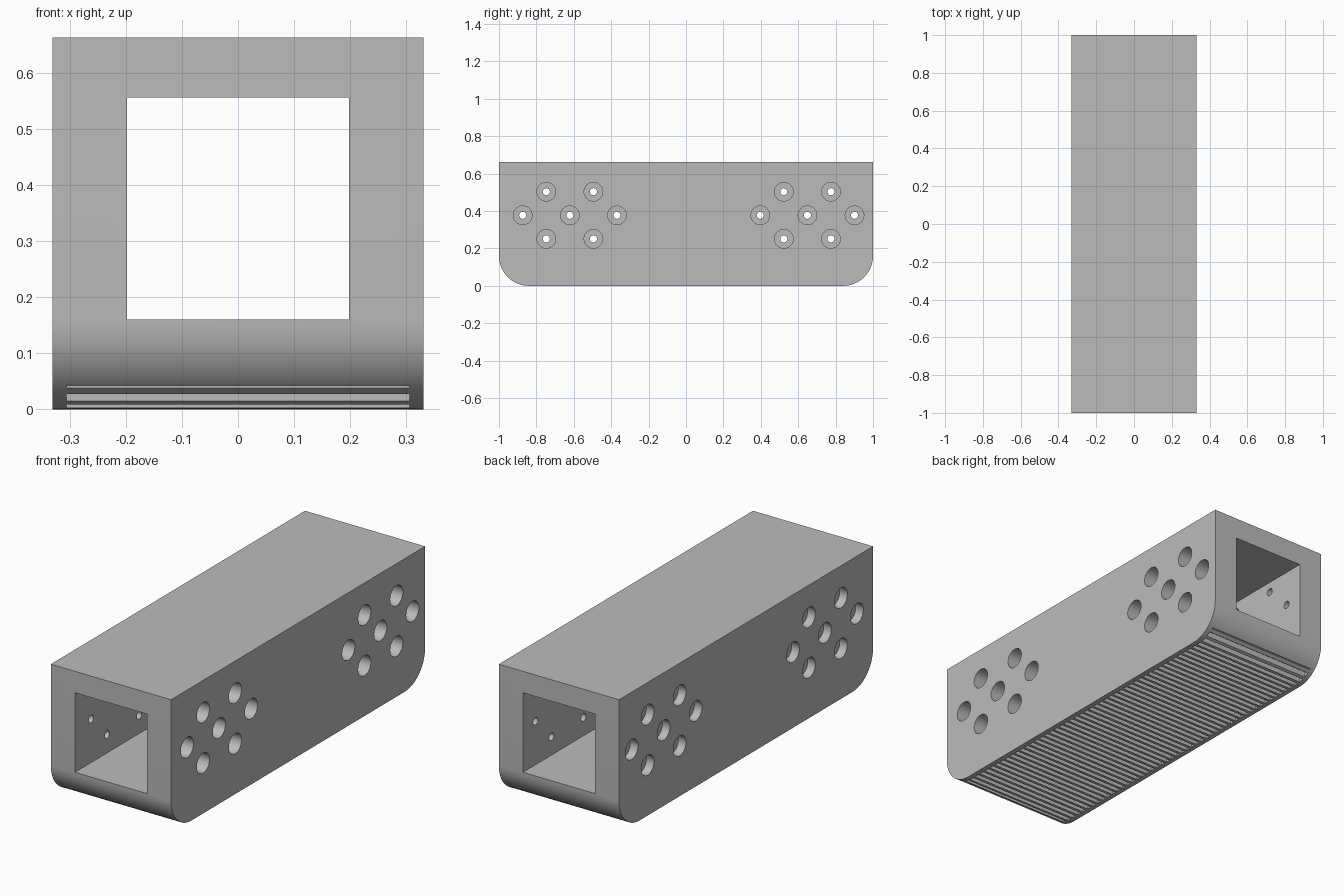
import bpy, bmesh, math
from mathutils import Matrix, Vector

cube = bpy.data.objects.get("Cube")
if cube:
    bpy.data.objects.remove(cube, do_unlink=True)

HALF_W, HEIGHT, CORNER = 0.331, 0.663, 0.16

grey = bpy.data.materials.new("plain grey")
grey.use_nodes = True
colour = (0.5, 0.5, 0.5, 1)
grey.diffuse_color = colour
grey.node_tree.nodes["Principled BSDF"].inputs["Base Color"].default_value = colour


def make_object(name, bm):
    bmesh.ops.recalc_face_normals(bm, faces=bm.faces)
    mesh = bpy.data.meshes.new(name)
    bm.to_mesh(mesh)
    bm.free()
    mesh.materials.append(grey)
    obj = bpy.data.objects.new(name, mesh)
    bpy.context.collection.objects.link(obj)
    return obj


def add_box(bm, lo, hi):
    lo, hi = Vector(lo), Vector(hi)
    bmesh.ops.create_cube(bm, size=1, matrix=Matrix.Translation((lo + hi) / 2)
                          @ Matrix.Diagonal((*(hi - lo), 1)))


def add_rod(bm, x0, x1, y, z, radius, sides):
    """Cylinder along x."""
    bmesh.ops.create_cone(bm, cap_ends=True, segments=sides, radius1=radius, radius2=radius,
                          depth=x1 - x0, matrix=Matrix.Translation(((x0 + x1) / 2, y, z))
                          @ Matrix.Rotation(math.pi / 2, 4, 'Y'))


def cut(body, name, bm):
    cutter = make_object(name, bm)
    cutter.hide_render = True
    mod = body.modifiers.new(name, 'BOOLEAN')
    mod.operation, mod.solver, mod.object = 'DIFFERENCE', 'EXACT', cutter
    bpy.ops.object.modifier_apply(modifier=mod.name)
    bpy.data.objects.remove(cutter, do_unlink=True)


# Block: side profile with rounded lower corners, extruded across x
profile = [(1, HEIGHT), (-1, HEIGHT)]
for side in (-1, 1):
    for i in range(17):
        t = i / 16 * math.pi / 2
        if side > 0:
            t = math.pi / 2 - t
        profile.append((side * (1 - CORNER + CORNER * math.cos(t)),
                        CORNER - CORNER * math.sin(t)))
bm = bmesh.new()
face = bm.faces.new([bm.verts.new((-HALF_W, y, z)) for y, z in profile])
moved = bmesh.ops.extrude_face_region(bm, geom=[face])["geom"]
bmesh.ops.translate(bm, vec=(2 * HALF_W, 0, 0),
                    verts=[v for v in moved if isinstance(v, bmesh.types.BMVert)])
body = make_object("ribbed_block", bm)
bpy.context.view_layer.objects.active = body
body.select_set(True)

# Square tunnel from front to back
bm = bmesh.new()
add_box(bm, (-0.198, -1.2, 0.16), (0.198, 1.2, 0.556))
cut(body, "tunnel_cutter", bm)

# Cross slots in the underside, leaving thin ribs
SLOTS, REACH, GAP = 53, 0.955, 0.022
bm = bmesh.new()
for i in range(SLOTS):
    y = -REACH + 2 * REACH * i / (SLOTS - 1)
    add_box(bm, (-0.306, y - GAP / 2, -0.1), (0.306, y + GAP / 2, 0.043))
cut(body, "slot_cutter", bm)

# Two clusters of seven screw holes
holes = []
for centre in (-0.621, 0.649):
    holes += [(centre + dy, 0.377) for dy in (-0.252, 0, 0.252)]
    holes += [(centre + dy, 0.377 + dz) for dy in (-0.126, 0.126) for dz in (-0.126, 0.126)]

# Wide recesses: deep on the left wall, shallow on the right wall
bm = bmesh.new()
for y, z in holes:
    add_rod(bm, HALF_W - 0.07, HALF_W + 0.1, y, z, 0.05, 32)
    add_rod(bm, -HALF_W - 0.1, -HALF_W + 0.042, y, z, 0.05, 32)
cut(body, "recess_cutter", bm)

# Narrow holes through both walls
bm = bmesh.new()
for y, z in holes:
    add_rod(bm, -0.5, 0.5, y, z, 0.019, 20)
cut(body, "screw_hole_cutter", bm)

bpy.ops.object.shade_smooth_by_angle(angle=math.radians(30))
